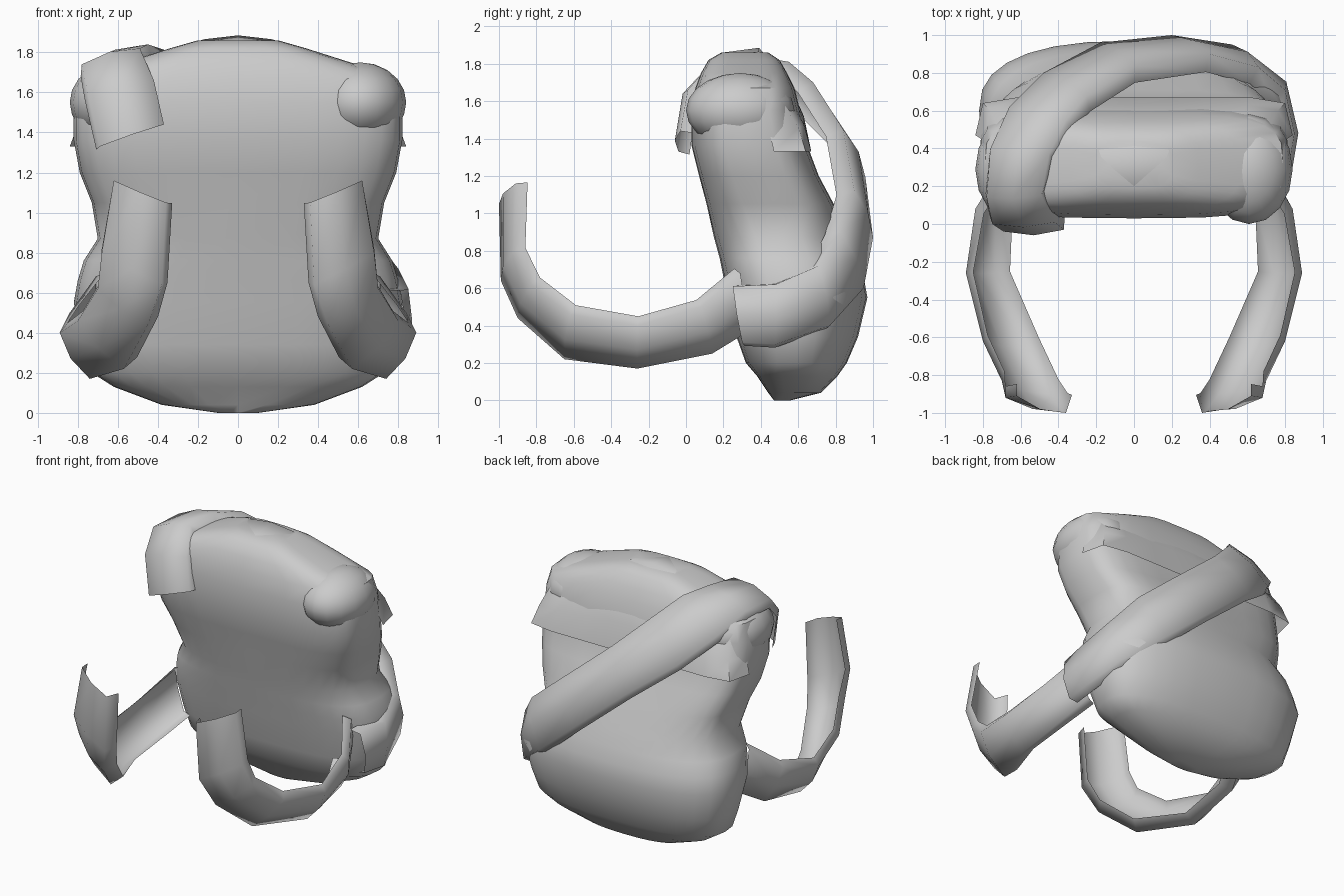
import bpy, bmesh, math
from mathutils import Vector

cube = bpy.data.objects.get("Cube")
if cube:
    bpy.data.objects.remove(cube)

grey = bpy.data.materials.new("canvas_grey")
grey.use_nodes = True
tone = (0.6, 0.6, 0.6, 1)
grey.diffuse_color = tone
grey.node_tree.nodes["Principled BSDF"].inputs["Base Color"].default_value = tone


def loft(name, rows, closed=False, caps=False, angle=50):
    """Skin a list of point rows, then shade it smooth."""
    bm = bmesh.new()
    grid = [[bm.verts.new(p) for p in row] for row in rows]
    n = len(grid[0])
    for r, s in zip(grid, grid[1:]):
        for i in range(n if closed else n - 1):
            j = (i + 1) % n
            bm.faces.new((r[i], r[j], s[j], s[i]))
    if caps:
        bm.faces.new(grid[0][::-1])
        bm.faces.new(grid[-1])
    if closed:
        bmesh.ops.recalc_face_normals(bm, faces=bm.faces[:])
    mesh = bpy.data.meshes.new(name)
    bm.to_mesh(mesh)
    bm.free()
    obj = bpy.data.objects.new(name, mesh)
    bpy.context.collection.objects.link(obj)
    return finish(obj, angle)


def finish(obj, angle=50):
    obj.data.materials.append(grey)
    bpy.ops.object.select_all(action="DESELECT")
    obj.select_set(True)
    bpy.context.view_layer.objects.active = obj
    bpy.ops.object.shade_smooth_by_angle(angle=math.radians(angle))
    return obj


def band(name, stations, flip=False):
    """Sweep a shallow open channel between two guide edges."""
    pairs = [(Vector(a), Vector(b)) for a, b in stations]
    mids = [(a + b) / 2 for a, b in pairs]
    rows = []
    for k, (a, b) in enumerate(pairs):
        along = mids[min(k + 1, len(mids) - 1)] - mids[max(k - 1, 0)]
        out = along.cross(a - b).normalized() * (-1 if flip else 1)
        across = (a - b).normalized()
        row = [a - out * 0.06 + across * 0.02, a, mids[k] + out * 0.025, b, b - out * 0.10]
        rows.append(row[::-1] if flip else row)
    return loft(name, rows, angle=120)


# Pack body: slanted stack of rounded sections, swelling into side pockets
# (height, half width, front, back)
sections = [
    (0.00, 0.10, 0.47, 0.56), (0.04, 0.38, 0.44, 0.72), (0.13, 0.62, 0.38, 0.81),
    (0.20, 0.73, 0.32, 0.86), (0.34, 0.77, 0.27, 0.92), (0.55, 0.82, 0.23, 0.97),
    (0.66, 0.80, 0.20, 0.95), (0.76, 0.77, 0.18, 0.92), (0.87, 0.70, 0.15, 0.87),
    (1.05, 0.73, 0.11, 0.79), (1.20, 0.79, 0.07, 0.71), (1.36, 0.82, 0.03, 0.65),
    (1.55, 0.82, 0.03, 0.61), (1.67, 0.79, 0.05, 0.58), (1.75, 0.56, 0.08, 0.54),
    (1.82, 0.34, 0.12, 0.50), (1.86, 0.20, 0.19, 0.44)]
SIDES = 28
rows = []
for z, w, front, back in sections:
    ring = []
    for i in range(SIDES):
        t = math.tau * i / SIDES
        c, s = math.cos(t), math.sin(t)
        if z < 1:
            power = 0.8 if s > 0 else 0.65
        else:
            power = 0.55
        ring.append((w * math.copysign(abs(c) ** power, c),
                     (front + back) / 2 + (back - front) / 2 * math.copysign(abs(s) ** power, s), z))
    rows.append(ring)
loft("pack_body", rows, closed=True, caps=True)

# Rounded shoulder corners
for side, label in ((1, "left"), (-1, "right")):
    bpy.ops.mesh.primitive_uv_sphere_add(segments=16, ring_count=10, location=(side * 0.61, 0.29, 1.55))
    obj = bpy.context.object
    obj.name = label + "_shoulder_roll"
    obj.scale = (0.23, 0.29, 0.20)
    finish(obj)

# Flap: sheet draped over the top and down the back, widening downwards
profile = [(0.13, 1.80), (0.20, 1.86), (0.39, 1.885), (0.54, 1.72), (0.63, 1.52), (0.67, 1.33)]
columns = [(0.84, 0.24, 0.20), (0.80, 0.18, 0.03), (0.62, 0.13, 0), (0.38, 0.07, 0), (0.20, 0.02, 0)]
spread = [(-x, d, p) for x, d, p in columns] + [(0, 0, 0)] + columns[::-1]
rows = []
for y, z in profile:
    fade = max(0, (z - 1.33) / 0.55)
    rows.append([(x * (1 - 0.14 * fade), y - pull * (y - 0.13) / 0.54, z - drop * fade)
                 for x, drop, pull in spread])
loft("top_flap", rows, angle=60)

# Forward-curving straps, mirrored
curl = [
    ((0.62, -0.91, 1.16), (0.36, -1.00, 1.05)),
    ((0.68, -0.92, 0.80), (0.38, -0.99, 0.64)),
    ((0.70, -0.83, 0.62), (0.45, -0.90, 0.44)),
    ((0.80, -0.62, 0.46), (0.57, -0.65, 0.22)),
    ((0.89, -0.26, 0.40), (0.74, -0.26, 0.17)),
    ((0.84, 0.08, 0.50), (0.73, 0.14, 0.25)),
    ((0.71, 0.29, 0.68), (0.66, 0.32, 0.36))]
for side, label in ((1, "left"), (-1, "right")):
    band(label + "_front_strap", [((side * a[0], *a[1:]), (side * b[0], *b[1:])) for a, b in curl],
         flip=side < 0)

# Long strap: over the right shoulder, across the back, round the left side
sash = [
    ((-0.69, -0.04, 1.33), (-0.37, -0.03, 1.44)),
    ((-0.75, 0.00, 1.60), (-0.42, 0.01, 1.66)),
    ((-0.78, 0.14, 1.74), (-0.49, 0.15, 1.82)),
    ((-0.76, 0.40, 1.74), (-0.45, 0.37, 1.84)),
    ((-0.66, 0.62, 1.60), (-0.36, 0.55, 1.81)),
    ((-0.48, 0.80, 1.42), (-0.25, 0.68, 1.70)),
    ((-0.18, 0.96, 1.19), (0.01, 0.84, 1.45)),
    ((0.20, 1.00, 0.87), (0.40, 0.90, 1.12)),
    ((0.52, 0.95, 0.60), (0.66, 0.83, 0.90)),
    ((0.77, 0.77, 0.40), (0.80, 0.71, 0.72)),
    ((0.84, 0.48, 0.30), (0.85, 0.48, 0.62)),
    ((0.81, 0.30, 0.31), (0.81, 0.25, 0.61))]
band("shoulder_sash", sash)
